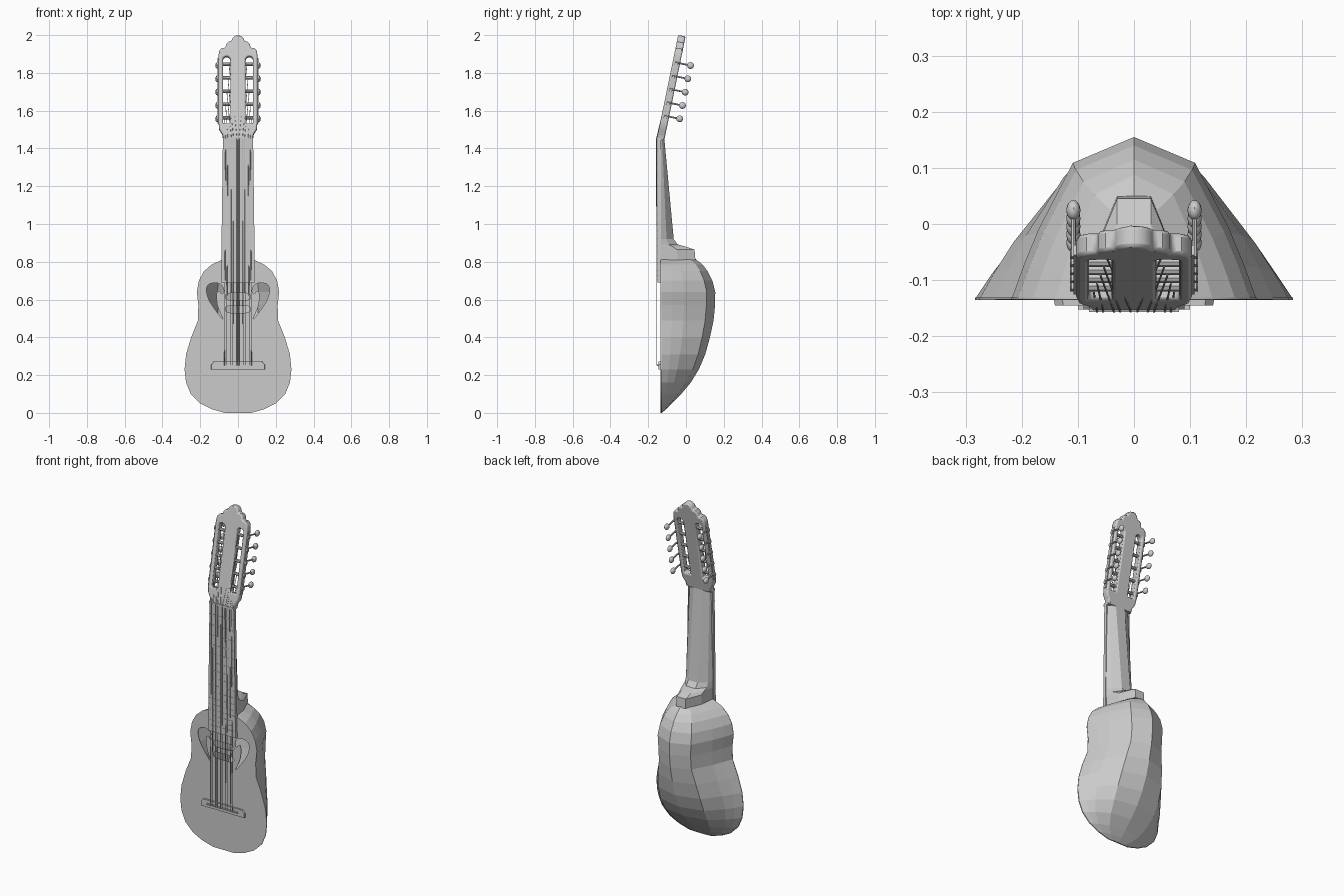
import bpy, bmesh, math
from mathutils import Matrix, Vector

if "Cube" in bpy.data.objects:
    bpy.data.objects.remove(bpy.data.objects["Cube"])

grey = bpy.data.materials.new("plain grey")
grey.diffuse_color = (0.6, 0.6, 0.6, 1)
grey.use_nodes = True
grey.node_tree.nodes["Principled BSDF"].inputs["Base Color"].default_value = grey.diffuse_color


def add(name, bm, smooth=False):
    bmesh.ops.recalc_face_normals(bm, faces=bm.faces[:])
    me = bpy.data.meshes.new(name)
    bm.to_mesh(me)
    bm.free()
    me.materials.append(grey)
    ob = bpy.data.objects.new(name, me)
    bpy.context.collection.objects.link(ob)
    if smooth:
        bpy.ops.object.select_all(action='DESELECT')
        ob.select_set(True)
        bpy.context.view_layer.objects.active = ob
        bpy.ops.object.shade_smooth_by_angle(angle=math.radians(40))
    return ob


def box(bm, lo, hi, mat=Matrix()):
    lo, hi = Vector(lo), Vector(hi)
    size = Matrix.Diagonal((*(hi - lo), 1))
    bmesh.ops.create_cube(bm, size=1, matrix=mat @ Matrix.Translation((lo + hi) / 2) @ size)


def rod(bm, p, q, r, n=8):
    p, q = Vector(p), Vector(q)
    d = q - p
    m = Matrix.Translation((p + q) / 2) @ d.to_track_quat('Z', 'Y').to_matrix().to_4x4()
    bmesh.ops.create_cone(bm, cap_ends=True, segments=n, radius1=r, radius2=r,
                          depth=d.length, matrix=m)


def loft(bm, rings, closed=True):
    vs = [[bm.verts.new(p) for p in ring] for ring in rings]
    n = len(vs[0])
    for a, b in zip(vs, vs[1:]):
        for i in range(n if closed else n - 1):
            j = (i + 1) % n
            bm.faces.new((a[i], a[j], b[j], b[i]))
    bm.faces.new(vs[0])
    bm.faces.new(vs[-1])


def plate(name, loops, half, mat, smooth=False):
    """Flat plate; the first loop is the outline, the others are holes."""
    cu = bpy.data.curves.new(name + "_outline", 'CURVE')
    cu.dimensions, cu.fill_mode, cu.extrude = '2D', 'BOTH', half
    for pts in loops:
        sp = cu.splines.new('POLY')
        sp.points.add(len(pts) - 1)
        for sp_pt, (x, y) in zip(sp.points, pts):
            sp_pt.co = (x, y, 0, 1)
        sp.use_cyclic_u = True
    tmp = bpy.data.objects.new(name + "_tmp", cu)
    bpy.context.collection.objects.link(tmp)
    bpy.context.view_layer.update()
    me = bpy.data.meshes.new_from_object(
        tmp.evaluated_get(bpy.context.evaluated_depsgraph_get()))
    bm = bmesh.new()
    bm.from_mesh(me)
    bpy.data.objects.remove(tmp)
    bpy.data.meshes.remove(me)
    bmesh.ops.remove_doubles(bm, verts=bm.verts[:], dist=1e-5)
    bm.transform(mat)
    return add(name, bm, smooth)


def mirror(pts):
    return [(-x, y) for x, y in pts]


def smooth_loop(pts, times=2):
    for _ in range(times):
        pts = [(a[0] * k + b[0] * (1 - k), a[1] * k + b[1] * (1 - k))
               for a, b in zip(pts, pts[1:] + pts[:1]) for k in (.75, .25)]
    return pts


FRONT = -0.133
# Body: height, half width, depth of back
body = [(0, .07, -.128), (.02, .14, -.105), (.05, .20, -.075), (.10, .25, -.025),
        (.16, .275, .025), (.23, .283, .068), (.31, .275, .102), (.40, .248, .127),
        (.49, .212, .146), (.57, .21, .154), (.64, .218, .155), (.70, .207, .14),
        (.75, .18, .115), (.785, .14, .088), (.815, .075, .05)]
half = [(1, 0), (.9, .21), (.78, .43), (.5, .84)]
section = half + [(0, 1)] + [(-x, d) for x, d in reversed(half)]
bm = bmesh.new()
loft(bm, [[(w * x, FRONT + (yb - FRONT) * d, z) for x, d in section]
          for z, w, yb in body], closed=False)
add("bowl_back", bm)

# Soundboard with curled side holes and two centre slots
outline = [(w, z) for z, w, _ in body]
curl = smooth_loop([(-.072, .645), (-.085, .68), (-.125, .692), (-.17, .675), (-.162, .61),
                    (-.125, .55), (-.075, .487), (-.085, .51), (-.112, .57), (-.115, .64),
                    (-.10, .65), (-.085, .625)])
slot = lambda z0, z1: smooth_loop([(-.067, z0), (0, z0), (.067, z0), (.067, z1), (0, z1), (-.067, z1)])
upright = Matrix.Translation((0, FRONT, 0)) @ Matrix.Rotation(math.pi / 2, 4, 'X')
plate("soundboard", [outline + mirror(outline)[::-1], curl, mirror(curl),
                     slot(.597, .634), slot(.53, .567)], .002, upright)

# Neck and heel
bm = bmesh.new()
rings = []
for z, w, yb in [(1.455, .079, -.115), (.92, .087, -.065), (.892, .087, -.045),
                 (.88, .085, .0), (.865, .083, .045), (.81, .083, .05)]:
    f, d = -.14, yb + .14
    side = [(w, f), (w * .82, f + d * .5), (.03, yb)]
    rings.append([(x, y, z) for x, y in side + mirror(side)[::-1]])
loft(bm, rings)
add("neck", bm)

# Fingerboard, frets and nut
bm = bmesh.new()
loft(bm, [[(-w, -.152, z), (w, -.152, z), (w, FRONT, z), (-w, FRONT, z)]
          for z, w in [(.69, .09), (1.45, .08)]])
add("fingerboard", bm)
bm = bmesh.new()
for n in range(1, 17):
    z = 1.45 - 1.2 * (1 - 2 ** (-n / 12))
    box(bm, (-.081, -.1535, z - .002), (.081, -.151, z + .002))
add("frets", bm)
bm = bmesh.new()
box(bm, (-.08, -.157, 1.445), (.08, -.12, 1.457))
add("nut", bm)

# Bridge and saddle
bm = bmesh.new()
loft(bm, [[(-w, y, .23), (w, y, .23), (w, y, .255), (w - .015, y, .272),
           (.015 - w, y, .272), (-w, y, .255)] for y, w in [(FRONT, .143), (-.145, .141)]])
add("bridge", bm)
bm = bmesh.new()
box(bm, (-.1, -.152, .247), (.1, -.144, .254))
add("saddle", bm)

# Tilted slotted head with scalloped top
tilt = math.radians(11.6)
H = Matrix.Translation((0, -.134, 1.45)) @ Matrix.Rotation(math.pi / 2 - tilt, 4, 'X')
edge = [(.08, 0), (.083, .025), (.099, .05), (.103, .09), (.103, .45), (.099, .475),
        (.085, .49), (.067, .49), (.063, .51), (.051, .523), (.035, .525), (.03, .541),
        (.017, .554)]
gap = [(.04, .082), (.08, .082)] + [(.06 + .02 * math.cos(a), .424 + .02 * math.sin(a))
                                    for a in (i * math.pi / 6 for i in range(7))]
head = plate("head", [edge + [(0, .558)] + mirror(edge)[::-1], gap, mirror(gap)],
             .02, H, smooth=True)
bev = head.modifiers.new("rounded_edges", 'BEVEL')
bev.width, bev.segments, bev.limit_method = .007, 2, 'ANGLE'
bev.angle_limit = math.radians(60)
bev.use_clamp_overlap = False

# Tuners: rollers, side plates, shafts and knobs
rollers, shafts, knobs, plates = (bmesh.new() for _ in range(4))
stations = [.115 + .072 * i for i in range(5)]
for s in (-1, 1):
    box(plates, (s * .105 - .003, .085, -.009), (s * .105 + .003, .435, .009), H)
    for t in stations:
        rod(rollers, H @ Vector((s * .037, t, 0)), H @ Vector((s * .114, t, 0)), .009)
        rod(shafts, H @ Vector((s * .108, t + .01, .008)), H @ Vector((s * .108, t + .01, -.07)), .0045)
        bmesh.ops.create_uvsphere(knobs, u_segments=12, v_segments=8, radius=.018,
                                  matrix=H @ Matrix.Translation((s * .108, t + .01, -.077))
                                  @ Matrix.Diagonal((.7, 1, 1, 1)))
add("tuner_plates", plates)
add("tuner_rollers", rollers, True)
add("tuner_shafts", shafts, True)
add("tuner_knobs", knobs, True)

# Five double strings, bridge to nut to roller
bm = bmesh.new()
for i in range(10):
    course, pair = i // 2 - 2, (i % 2 - .5) * .011
    low = Vector((course * .033 + pair, -.154, .25))
    top = Vector((course * .03 + pair, -.1565, 1.452))
    s = -1 if i < 5 else 1
    k = i if i < 5 else 9 - i
    end = H @ Vector((s * (.072 - .006 * k), stations[k], .009))
    rod(bm, low, top, .0018, 5)
    rod(bm, top, end, .0018, 5)
add("strings", bm)
